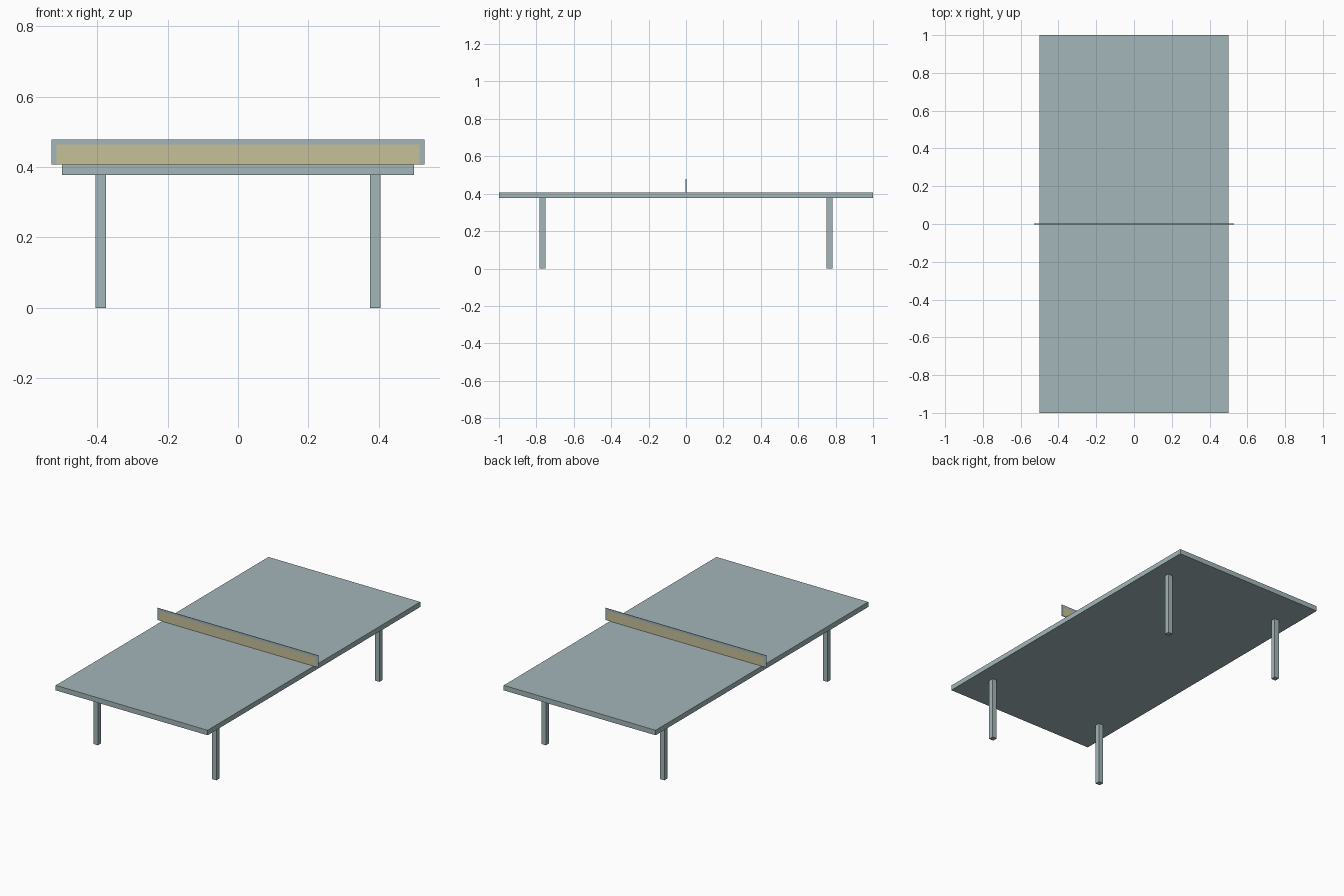
import bpy, bmesh
from mathutils import Vector

cube = bpy.data.objects.get("Cube")
if cube:
    bpy.data.objects.remove(cube, do_unlink=True)


def srgb(r, g, b):
    def lin(c):
        c /= 255
        return c / 12.92 if c <= 0.04045 else ((c + 0.055) / 1.055) ** 2.4
    return (lin(r), lin(g), lin(b), 1.0)


def material(name, colour):
    m = bpy.data.materials.new(name)
    m.use_nodes = True
    m.diffuse_color = colour
    m.node_tree.nodes["Principled BSDF"].inputs["Base Color"].default_value = colour
    return m


grey = material("blue grey", srgb(164, 182, 185))
sand = material("pale sand", srgb(197, 192, 152))


def box(name, lo, hi, mat):
    """Axis-aligned box between two opposite corners."""
    lo, hi = Vector(lo), Vector(hi)
    bm = bmesh.new()
    bmesh.ops.create_cube(bm, size=1)
    bmesh.ops.scale(bm, vec=hi - lo, verts=bm.verts)
    bmesh.ops.translate(bm, vec=(lo + hi) / 2, verts=bm.verts)
    mesh = bpy.data.meshes.new(name)
    bm.to_mesh(mesh)
    bm.free()
    mesh.materials.append(mat)
    ob = bpy.data.objects.new(name, mesh)
    bpy.context.collection.objects.link(ob)
    return ob


TOP, UNDER = 0.407, 0.377      # table top slab
NET_TOP, NET_X, T = 0.478, 0.53, 0.002
BORDER = 0.014

# Table top
box("table_top", (-0.5, -1, UNDER), (0.5, 1, TOP), grey)

# Four square legs
for sy, end in ((-1, "front"), (1, "back")):
    for sx, side in ((-1, "right"), (1, "left")):
        x, y = sx * 0.39, sy * 0.767
        box(f"{end}_{side}_leg", (x - 0.015, y - 0.015, 0),
            (x + 0.015, y + 0.015, UNDER), grey)

# Net panel with a border along the top and both ends
inner = NET_X - BORDER
box("net_panel", (-inner, -T, TOP), (inner, T, NET_TOP - BORDER), sand)
box("net_top_band", (-NET_X, -T, NET_TOP - BORDER), (NET_X, T, NET_TOP), grey)
for sx, side in ((-1, "right"), (1, "left")):
    a, b = sorted((sx * inner, sx * NET_X))
    box(f"net_{side}_end", (a, -T, TOP), (b, T, NET_TOP - BORDER), grey)
